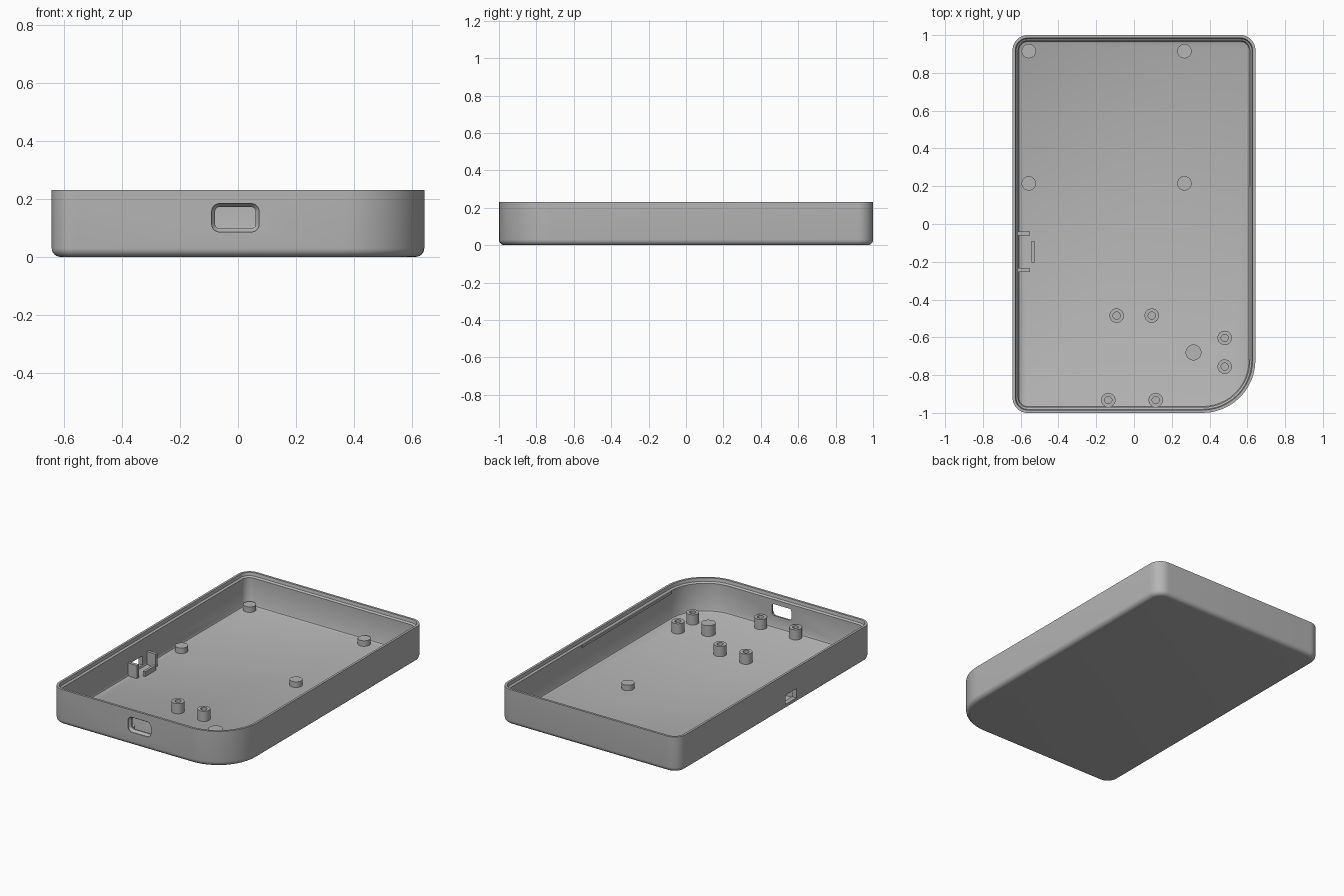
import bpy, bmesh, math
from mathutils import Vector

cube = bpy.data.objects.get("Cube")
if cube:
    bpy.data.objects.remove(cube, do_unlink=True)

grey = bpy.data.materials.new("matte grey")
grey.use_nodes = True
COLOUR = (0.46, 0.46, 0.46, 1)
grey.diffuse_color = COLOUR
grey.node_tree.nodes["Principled BSDF"].inputs["Base Color"].default_value = COLOUR

HALF_X, HALF_Y, HEIGHT, FLOOR = 0.643, 1.0, 0.23, 0.02


def finish(name, bm):
    bmesh.ops.recalc_face_normals(bm, faces=bm.faces)
    mesh = bpy.data.meshes.new(name)
    bm.to_mesh(mesh)
    bm.free()
    ob = bpy.data.objects.new(name, mesh)
    bpy.context.collection.objects.link(ob)
    mesh.materials.append(grey)
    return ob


def activate(ob):
    bpy.ops.object.select_all(action='DESELECT')
    ob.select_set(True)
    bpy.context.view_layer.objects.active = ob


def smooth(ob):
    activate(ob)
    bpy.ops.object.shade_smooth_by_angle(angle=math.radians(32))


def rounded_rect(hx, hy, radii, steps):
    """Outline points, counter-clockwise from the +x +y corner."""
    pts = []
    signs = [(1, 1), (-1, 1), (-1, -1), (1, -1)]
    for i, ((sx, sy), r) in enumerate(zip(signs, radii)):
        for k in range(steps + 1):
            a = math.pi / 2 * (i + k / steps)
            pts.append((sx * (hx - r) + r * math.cos(a), sy * (hy - r) + r * math.sin(a)))
    return pts


def loft(name, rings):
    """Skin equal-length rings of points and cap both ends."""
    bm = bmesh.new()
    loops = [[bm.verts.new(p) for p in ring] for ring in rings]
    n = len(loops[0])
    for a, b in zip(loops, loops[1:]):
        for i in range(n):
            j = (i + 1) % n
            bm.faces.new((a[i], a[j], b[j], b[i]))
    bm.faces.new(loops[0])
    bm.faces.new(loops[-1])
    return finish(name, bm)


def box(name, lo, hi):
    bm = bmesh.new()
    bmesh.ops.create_cube(bm, size=1)
    for v in bm.verts:
        v.co = Vector([l + (c + 0.5) * (h - l) for c, l, h in zip(v.co, lo, hi)])
    return finish(name, bm)


def cut(target, cutter):
    cutter.hide_render = True
    mod = target.modifiers.new("cut", 'BOOLEAN')
    mod.object = cutter
    mod.operation = 'DIFFERENCE'
    mod.solver = 'EXACT'
    activate(target)
    bpy.ops.object.modifier_apply(modifier=mod.name)
    bpy.data.objects.remove(cutter, do_unlink=True)


def case_ring(inset, z):
    radii = [r - inset for r in (0.08, 0.08, 0.08, 0.28)]
    return [(x, y, z) for x, y in rounded_rect(HALF_X - inset, HALF_Y - inset, radii, 12)]


# Tray: rounded underside, straight wall, stepped rim, hollow inside
fillet = 0.03
profile = []
for k in range(7):
    a = math.pi / 2 * k / 6
    profile.append((fillet * (1 - math.sin(a)), fillet * (1 - math.cos(a))))
profile += [(0, HEIGHT), (0.015, HEIGHT), (0.019, 0.21), (0.03, 0.202),
            (0.03, FLOOR + 0.012), (0.034, FLOOR + 0.004), (0.042, FLOOR)]
tray = loft("case_tray", [case_ring(i, z) for i, z in profile])


# Front port: flared mouth around a rectangular through opening
def port_ring(grow, y):
    pts = rounded_rect(0.07 + grow, 0.037 + grow, [0.015 + grow] * 4, 6)
    return [(x - 0.009, y, z + 0.135) for x, z in pts]


cut(tray, loft("port_cutter", [port_ring(0.012, -1.05), port_ring(0.012, -0.995),
                               port_ring(0, -0.98), port_ring(0, -0.9)]))

# Side opening for the switch
cut(tray, box("switch_cutter", (-0.7, -0.215, 0.035), (-0.59, -0.105, 0.095)))
smooth(tray)

# Narrow ledge along the front part of the right wall
box("rim_ledge", (0.606, -0.72, 0.185), (0.616, 0.2, 0.202))


# Round posts, solid or with a screw hole
def post(name, x, y, r, top, hole=0):
    def ring(rad, z):
        return [(x + rad * math.cos(math.tau * k / 32),
                 max(y + rad * math.sin(math.tau * k / 32), -0.972), z) for k in range(32)]
    rings = [ring(r, FLOOR - 0.005), ring(r, top)]
    if hole:
        rings += [ring(hole, top), ring(hole, FLOOR + 0.005)]
    smooth(loft(name, rings))


for x in (-0.557, 0.267):
    for y in (0.215, 0.915):
        post("board_peg", x, y, 0.038, 0.056)
post("support_post", 0.315, -0.68, 0.042, 0.09)
for x, y in ((-0.092, -0.485), (0.094, -0.485), (0.48, -0.603),
             (0.48, -0.755), (-0.136, -0.932), (0.115, -0.932)):
    post("screw_boss", x, y, 0.038, 0.086, 0.019)

# Switch holder: two ribs and a low stop bar
for y in (-0.05, -0.243):
    box("switch_rib", (-0.62, y - 0.01, FLOOR - 0.005), (-0.55, y + 0.01, 0.105))
box("switch_stop", (-0.542, -0.203, FLOOR - 0.005), (-0.526, -0.09, 0.052))
